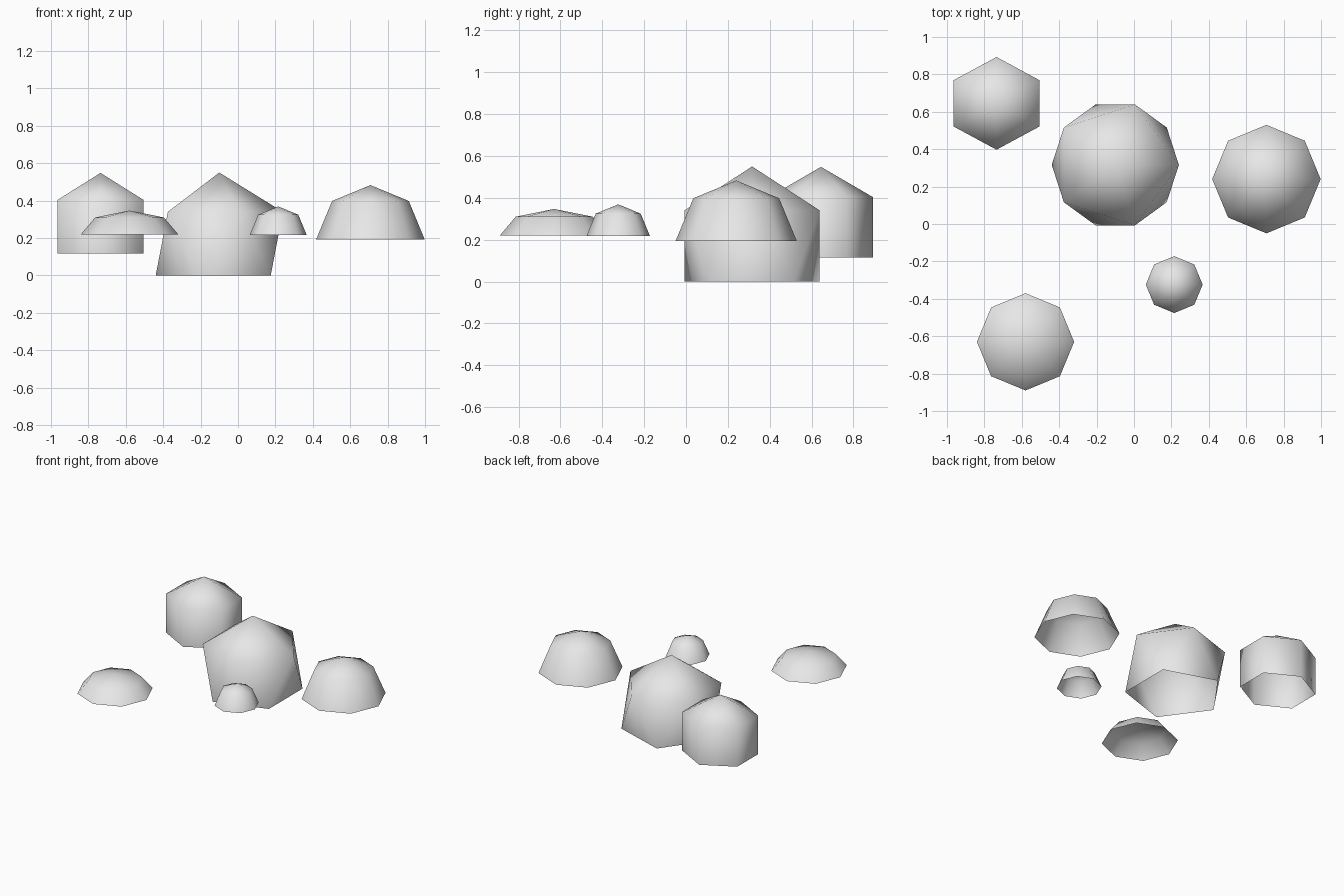
import bpy
import bmesh
from mathutils import Matrix, Vector

cube = bpy.data.objects.get("Cube")
if cube:
    bpy.data.objects.remove(cube, do_unlink=True)

# One plain grey for every shell
grey = bpy.data.materials.new("light_grey")
grey.use_nodes = True
colour = (0.8, 0.8, 0.8, 1)
grey.diffuse_color = colour
grey.node_tree.nodes["Principled BSDF"].inputs["Base Color"].default_value = colour


def shell(name, centre, scale, cut, segments=None, rings=None):
    """Low-poly unit ball, open below the cut height, scaled and placed."""
    bm = bmesh.new()
    if segments:
        bmesh.ops.create_uvsphere(bm, u_segments=segments, v_segments=rings, radius=1)
    else:
        bmesh.ops.create_icosphere(bm, subdivisions=1, radius=1)
    below = [v for v in bm.verts if v.co.z < cut]
    bmesh.ops.delete(bm, geom=below, context="VERTS")
    bm.transform(Matrix.Diagonal(Vector(scale)).to_4x4())
    for face in bm.faces:
        face.smooth = True
    mesh = bpy.data.meshes.new(name)
    bm.to_mesh(mesh)
    bm.free()
    mesh.materials.append(grey)
    obj = bpy.data.objects.new(name, mesh)
    obj.location = centre
    bpy.context.collection.objects.link(obj)


# Tall shells: only the bottom cap is open
shell("centre_shell", (-0.1, 0.316, 0.17), (0.38, 0.38, 0.38), -0.9)
shell("back_right_shell", (-0.735, 0.645, 0.26), (0.306, 0.286, 0.288), -0.9, 6, 3)

# Half domes: cut at the equator
shell("left_dome", (0.708, 0.24, 0.193), (0.29, 0.29, 0.29), -0.1, 8, 4)
shell("front_right_dome", (-0.58, -0.63, 0.22), (0.26, 0.26, 0.127), -0.1, 8, 4)
shell("small_front_dome", (0.215, -0.324, 0.217), (0.152, 0.152, 0.152), -0.1, 8, 4)
